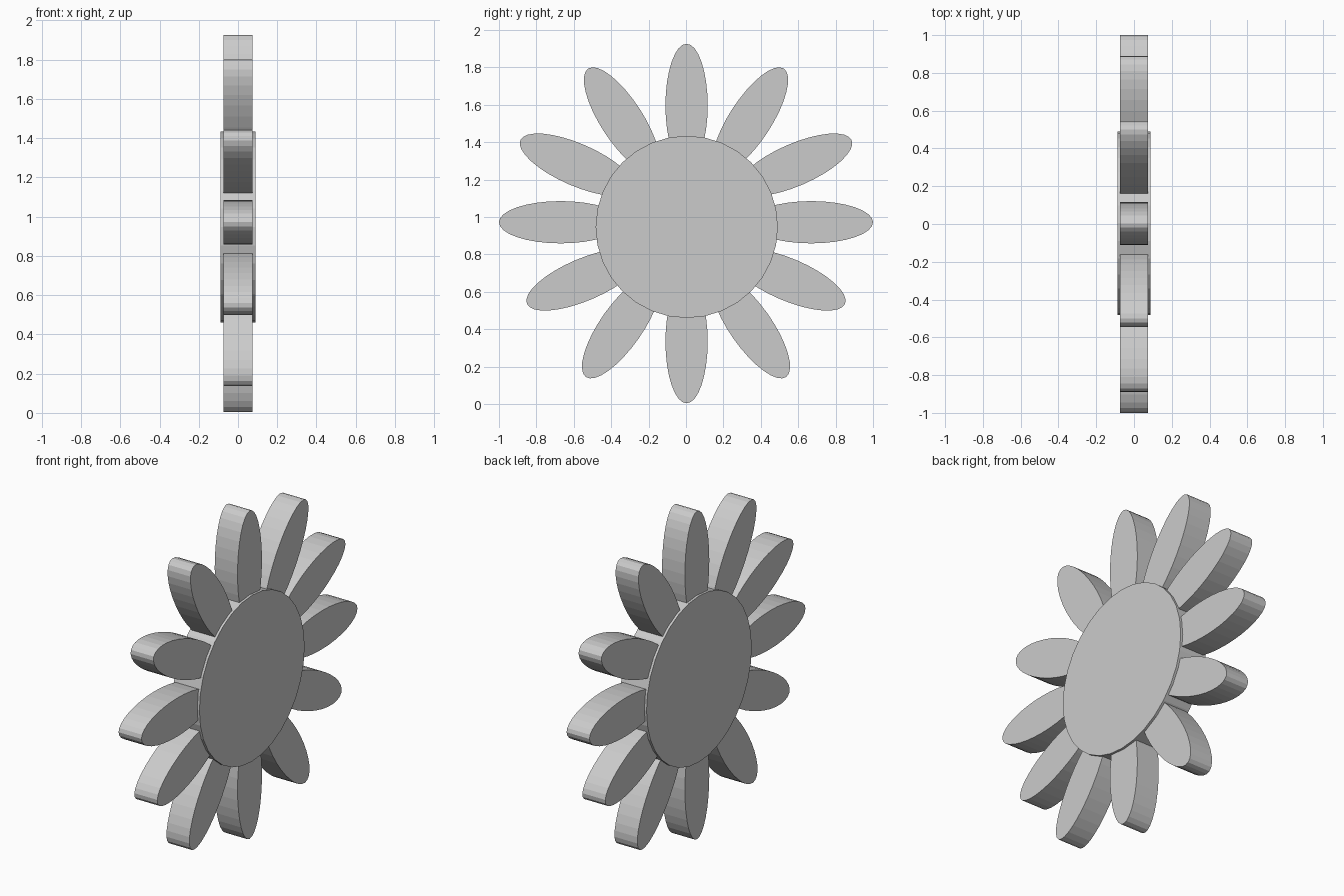
import bpy, bmesh
from math import sin, cos, radians, pi

if "Cube" in bpy.data.objects:
    bpy.data.objects.remove(bpy.data.objects["Cube"])

SEG = 32


def extruded_oval(name, y, z, tilt, half_len, half_wid, depth):
    """Oval plate in the YZ plane; long axis leans 'tilt' degrees from +Z toward +Y."""
    t = radians(tilt)
    bm = bmesh.new()
    ring = []
    for i in range(SEG):
        a = 2 * pi * i / SEG
        u, v = half_wid * sin(a), half_len * cos(a)
        ring.append(bm.verts.new((-depth / 2,
                                  y + u * cos(t) + v * sin(t),
                                  z - u * sin(t) + v * cos(t))))
    face = bm.faces.new(ring)
    ext = bmesh.ops.extrude_face_region(bm, geom=[face])
    verts = [e for e in ext["geom"] if isinstance(e, bmesh.types.BMVert)]
    bmesh.ops.translate(bm, verts=verts, vec=(depth, 0, 0))
    bmesh.ops.recalc_face_normals(bm, faces=bm.faces)
    mesh = bpy.data.meshes.new(name)
    bm.to_mesh(mesh)
    bm.free()
    obj = bpy.data.objects.new(name, mesh)
    bpy.context.collection.objects.link(obj)
    return obj


# Flower centre
extruded_oval("flower_center", 0.004, 0.947, 0, 0.487, 0.487, 0.176)

# Petals: centre y, centre z, lean of the long axis
L, W, D = 0.33, 0.113, 0.148
extruded_oval("petal_top", 0.003, 1.926 - L, 0, L, W, D)
extruded_oval("petal_bottom", 0.003, 0.004 + L, 0, L, W, D)

side_petals = [
    ("upper", 0.343, 1.517, 33),
    ("upper_side", 0.583, 1.279, 66.5),
    ("side", 1.0 - L, 0.972, 90),
    ("lower_side", 0.547, 0.665, 113),
    ("lower", 0.346, 0.415, 145),
]
for label, y, z, tilt in side_petals:
    for side, s in (("right", 1), ("left", -1)):
        extruded_oval(f"petal_{label}_{side}", s * y, z, s * tilt, L, W, D)
